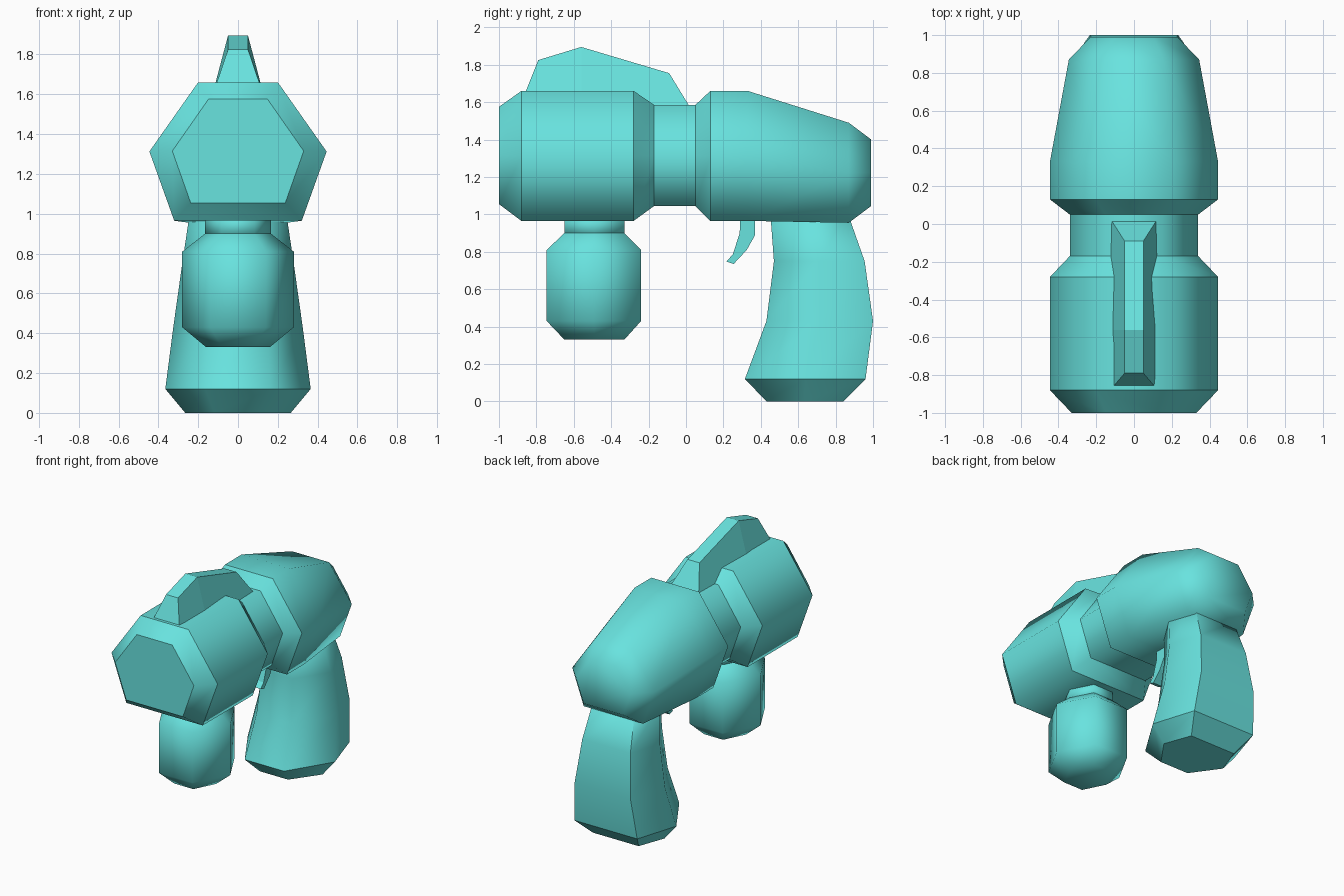
import bpy, bmesh

old = bpy.data.objects.get("Cube")
if old:
    bpy.data.objects.remove(old, do_unlink=True)

teal = bpy.data.materials.new("teal")
teal.use_nodes = True
COLOUR = (0.14, 0.77, 0.74, 1)
teal.diffuse_color = COLOUR
teal.node_tree.nodes["Principled BSDF"].inputs["Base Color"].default_value = COLOUR


def loft(name, rings, sharp_rings=(), sharp_lines=(), flat=False):
    """Skin equal-length rings, cap both ends, mark chosen edges sharp."""
    bm = bmesh.new()
    loops = [[bm.verts.new(p) for p in ring] for ring in rings]
    n = len(loops[0])
    for a, b in zip(loops, loops[1:]):
        for i in range(n):
            j = (i + 1) % n
            bm.faces.new((a[i], a[j], b[j], b[i]))
    bm.faces.new(loops[0][::-1])
    bm.faces.new(loops[-1])
    bmesh.ops.recalc_face_normals(bm, faces=bm.faces)
    for f in bm.faces:
        f.smooth = not flat
    for r in sharp_rings:
        for i in range(n):
            bm.edges.get((loops[r][i], loops[r][(i + 1) % n])).smooth = False
    for i in sharp_lines:
        for a, b in zip(loops, loops[1:]):
            bm.edges.get((a[i], b[i])).smooth = False
    mesh = bpy.data.meshes.new(name)
    bm.to_mesh(mesh)
    bm.free()
    mesh.materials.append(teal)
    obj = bpy.data.objects.new(name, mesh)
    bpy.context.scene.collection.objects.link(obj)
    return obj


def hexagon(width, low, high, low_ratio, high_ratio):
    """Six (across, along) points with flats at the low and high ends."""
    mid, a, b = (low + high) / 2, width * low_ratio, width * high_ratio
    return [(-a, low), (a, low), (width, mid), (b, high), (-b, high), (-width, mid)]


# Main body: y, bottom, top, half width
body = [(-1, 1.055, 1.575, .33), (-.88, .965, 1.66, .445), (-.28, .965, 1.66, .445),
        (-.17, 1.045, 1.585, .34), (.05, 1.045, 1.585, .34), (.13, .965, 1.66, .445),
        (.33, .965, 1.66, .445), (.87, .955, 1.49, .345), (.99, 1.045, 1.40, .23)]
loft("body", [[(x, y, z) for x, z in hexagon(w, lo, hi, .72, .45)]
              for y, lo, hi, w in body], sharp_rings=range(6))


def upright(name, stations, front_ratio, back_ratio, **options):
    """Vertical hexagonal part from z, front, back, half width stations."""
    return loft(name, [[(x, y, z) for x, y in hexagon(w, lo, hi, front_ratio, back_ratio)]
                       for z, lo, hi, w in stations], **options)


# Grip with a flared base
upright("handle", [(0, .43, .84, .265), (.12, .315, .96, .365), (.43, .43, 1, .325),
                   (.75, .47, .955, .28), (1.02, .45, .86, .24)], .45, .72,
        sharp_rings=(0, 1), sharp_lines=(3, 4))

# Hanging canister and its neck
upright("canister", [(.33, -.65, -.33, .16), (.43, -.745, -.24, .28),
                     (.81, -.745, -.24, .28), (.90, -.65, -.33, .165)], .5, .5,
        sharp_rings=(3,))
upright("canister_neck", [(.88, -.65, -.33, .165), (1.0, -.65, -.33, .165)], .5, .5)

# Top fin: base y, top y, top z, base half width
fin = [(-.89, -.79, 1.825, .135), (-.56, -.56, 1.895, .135), (.02, -.09, 1.755, .12)]
loft("top_fin", [[(-w, yb, 1.575), (w, yb, 1.575), (.05, yt, zt), (-.05, yt, zt)]
                 for yb, yt, zt, w in fin], flat=True)

# Curved trigger: front y, front z, back y, back z
trigger = [(.29, 1.0, .37, 1.0), (.287, .9, .37, .89), (.25, .785, .325, .81),
           (.215, .748, .255, .735)]
loft("trigger", [[(-.04, a, b), (.04, a, b), (.04, c, d), (-.04, c, d)]
                 for a, b, c, d in trigger], flat=True)
